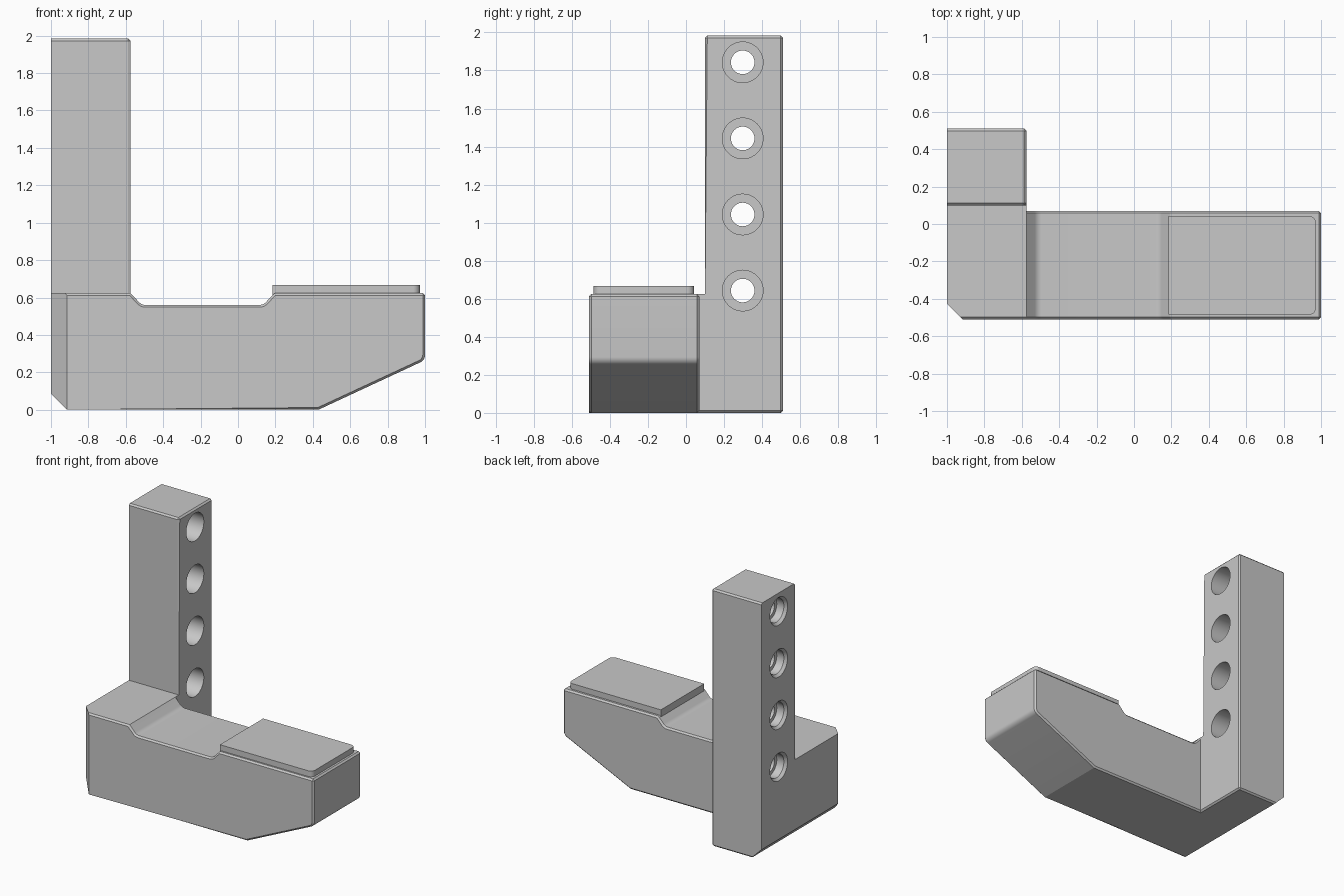
import bpy, bmesh, math
from mathutils import Vector

if "Cube" in bpy.data.objects:
    bpy.data.objects.remove(bpy.data.objects["Cube"])

GREY = (0.58, 0.58, 0.58, 1)
metal = bpy.data.materials.new("machined grey")
metal.use_nodes = True
metal.diffuse_color = GREY
metal.node_tree.nodes["Principled BSDF"].inputs["Base Color"].default_value = GREY


def rounded(corners, steps=6):
    """Turn (a, b, radius) corners into a 2D outline with filleted corners."""
    out = []
    for i, (a, b, r) in enumerate(corners):
        p = Vector((a, b))
        if not r:
            out.append(p)
            continue
        u = (Vector(corners[i - 1][:2]) - p).normalized()
        v = (Vector(corners[(i + 1) % len(corners)][:2]) - p).normalized()
        half = u.angle(v) / 2
        centre = p + (u + v).normalized() * r / math.sin(half)
        start = p + u * r / math.tan(half) - centre
        end = p + v * r / math.tan(half) - centre
        for k in range(steps + 1):
            out.append(centre + start.lerp(end, k / steps).normalized() * r)
    return out


def extrude(outline, place, lo, hi):
    """Extrude a 2D outline between two depths; place maps (a, b, depth) to xyz."""
    bm = bmesh.new()
    face = bm.faces.new([bm.verts.new(place(p.x, p.y, lo)) for p in outline])
    top = bmesh.ops.extrude_face_region(bm, geom=[face])
    shift = Vector(place(0, 0, hi)) - Vector(place(0, 0, lo))
    bmesh.ops.translate(bm, vec=shift,
                        verts=[g for g in top["geom"] if isinstance(g, bmesh.types.BMVert)])
    # The extrusion may keep or drop the first cap, so close it only if open
    bmesh.ops.holes_fill(bm, edges=[e for e in bm.edges if e.is_boundary], sides=0)
    bmesh.ops.recalc_face_normals(bm, faces=bm.faces)
    return bm


def chamfer_cut(bm, point, normal):
    """Slice a corner away and cap the cut."""
    bmesh.ops.bisect_plane(bm, geom=bm.verts[:] + bm.edges[:] + bm.faces[:],
                           plane_co=point, plane_no=normal, clear_outer=True)
    bmesh.ops.holes_fill(bm, edges=[e for e in bm.edges if e.is_boundary], sides=0)
    bmesh.ops.recalc_face_normals(bm, faces=bm.faces)


def break_edges(bm, keep, width=0.012):
    """Bevel the convex sharp edges whose middle passes the keep rule."""
    edges = []
    for e in bm.edges:
        mid = (e.verts[0].co + e.verts[1].co) / 2
        if len(e.link_faces) == 2 and e.calc_face_angle_signed() > 0.9 and keep(mid):
            edges.append(e)
    bmesh.ops.bevel(bm, geom=edges, offset=width, segments=1, affect='EDGES')


def finish(name, bm):
    bmesh.ops.recalc_face_normals(bm, faces=bm.faces)
    mesh = bpy.data.meshes.new(name)
    bm.to_mesh(mesh)
    bm.free()
    mesh.materials.append(metal)
    obj = bpy.data.objects.new(name, mesh)
    bpy.context.collection.objects.link(obj)
    return obj


def smooth(obj):
    bpy.ops.object.select_all(action='DESELECT')
    obj.select_set(True)
    bpy.context.view_layer.objects.active = obj
    bpy.ops.object.shade_smooth_by_angle(angle=math.radians(20))


# Jaw arm: side profile with a shallow relief and a sloped underside
arm_profile = rounded([
    (-1, 0, 0), (0.43, 0, 0), (1, 0.265, 0.045), (1, 0.624, 0),
    (0.195, 0.624, 0.02), (0.135, 0.56, 0.05), (-0.515, 0.56, 0.05),
    (-0.575, 0.624, 0), (-1, 0.624, 0)])
bm = extrude(arm_profile, lambda a, b, d: (a, d, b), -0.51, 0.07)
chamfer_cut(bm, (-1, 0, 0.085), (-1, 0, -1))
chamfer_cut(bm, (-1, -0.425, 0), (-1, -1, 0))
break_edges(bm, lambda m: m.x > -0.95)
arm = finish("jaw_arm", bm)

# Upright post with a low shoulder that joins the arm
post_profile = rounded([
    (0.04, 0, 0), (0.51, 0, 0), (0.51, 1.984, 0),
    (0.1, 1.984, 0), (0.1, 0.624, 0), (0.04, 0.624, 0)])
bm = extrude(post_profile, lambda a, b, d: (d, a, b), -1, -0.575)
chamfer_cut(bm, (-1, 0, 0.085), (-1, 0, -1))
break_edges(bm, lambda m: m.x > -0.95 and m.y > 0.09)
post = finish("upright_post", bm)

# Stepped screw holes: deep bore inside, narrow neck, countersunk mouth outside
steps = [(-1.05, 0.107), (-1.0, 0.107), (-0.98, 0.09), (-0.92, 0.09), (-0.92, 0.062),
         (-0.86, 0.062), (-0.86, 0.107), (-0.5, 0.107)]
SIDES = 40
bm = bmesh.new()
for n in range(4):
    rings = []
    for x, r in steps:
        rings.append([bm.verts.new((x, 0.298 + r * math.cos(math.tau * k / SIDES),
                                    0.643 + 0.4 * n + r * math.sin(math.tau * k / SIDES)))
                      for k in range(SIDES)])
    for one, two in zip(rings, rings[1:]):
        for k in range(SIDES):
            j = (k + 1) % SIDES
            bm.faces.new((one[k], one[j], two[j], two[k]))
    bm.faces.new(rings[0])
    bm.faces.new(rings[-1])
cutter = finish("screw_hole_cutter", bm)
cutter.hide_render = True
mod = post.modifiers.new("screw holes", 'BOOLEAN')
mod.object = cutter
mod.solver = 'EXACT'
bpy.context.view_layer.objects.active = post
bpy.ops.object.modifier_apply(modifier=mod.name)
bpy.data.objects.remove(cutter)

# Raised grip pad with rounded outer corners
pad_profile = rounded([(0.185, -0.485, 0), (0.972, -0.485, 0.035),
                       (0.972, 0.042, 0.035), (0.185, 0.042, 0)])
pad = finish("grip_pad", extrude(pad_profile, lambda a, b, d: (a, b, d), 0.612, 0.668))

for part in (arm, post, pad):
    smooth(part)
